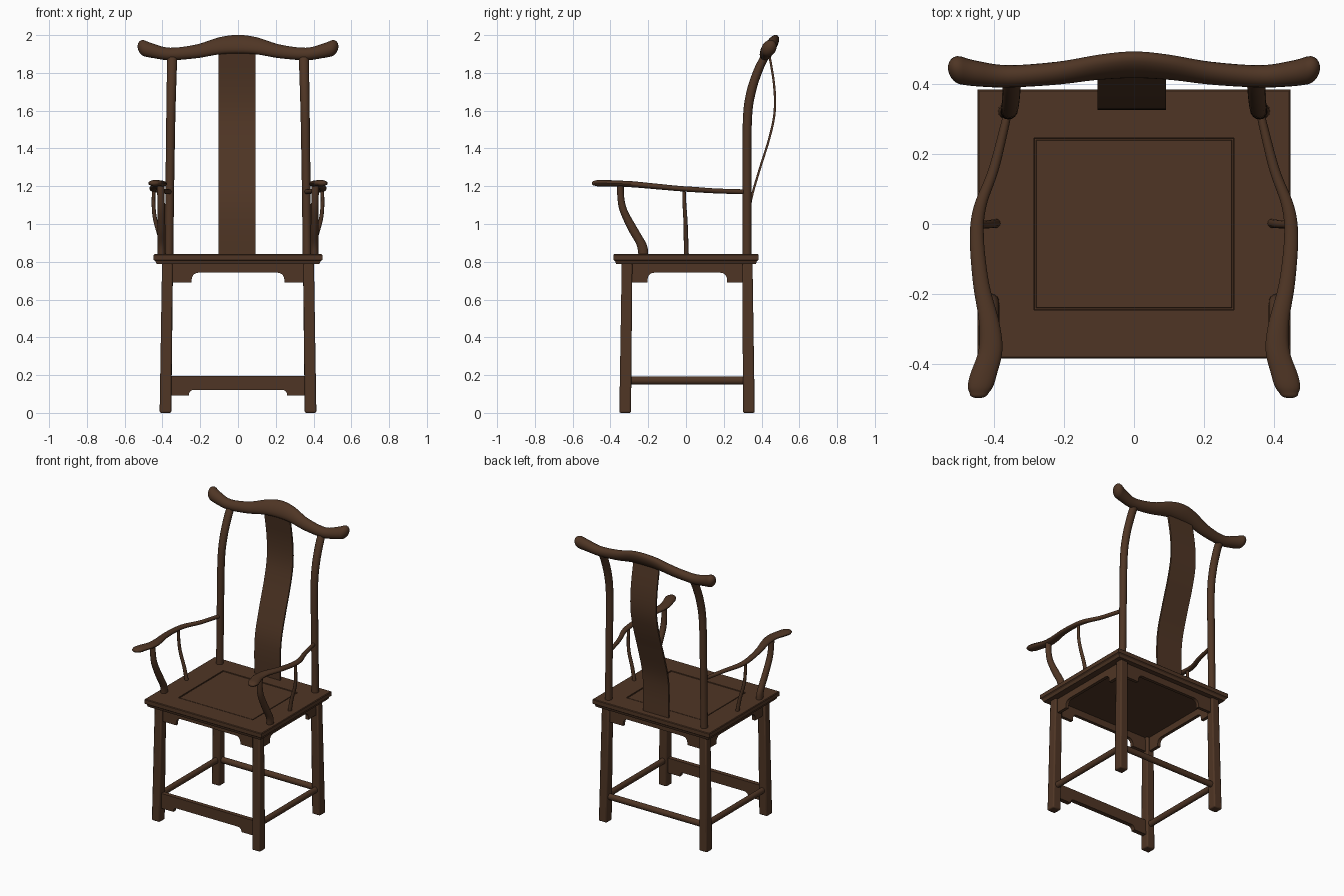
import bpy
import bmesh
import math
from mathutils import Vector

cube = bpy.data.objects.get("Cube")
if cube:
    bpy.data.objects.remove(cube, do_unlink=True)

wood = bpy.data.materials.new("dark_wood")
wood.use_nodes = True
BROWN = (0.078, 0.036, 0.018, 1)
wood.diffuse_color = BROWN
wood.node_tree.nodes["Principled BSDF"].inputs["Base Color"].default_value = BROWN

X, Y, Z = Vector((1, 0, 0)), Vector((0, 1, 0)), Vector((0, 0, 1))


def finish(name, bm, smooth=True, bevel=0):
    """Turn a bmesh into a shaded object with the wood material."""
    bmesh.ops.recalc_face_normals(bm, faces=bm.faces)
    mesh = bpy.data.meshes.new(name)
    bm.to_mesh(mesh)
    bm.free()
    mesh.materials.append(wood)
    obj = bpy.data.objects.new(name, mesh)
    bpy.context.collection.objects.link(obj)
    if smooth:
        bpy.ops.object.select_all(action="DESELECT")
        obj.select_set(True)
        bpy.context.view_layer.objects.active = obj
        bpy.ops.object.shade_smooth_by_angle(angle=math.radians(40))
    if bevel:
        mod = obj.modifiers.new("soft_edges", "BEVEL")
        mod.width, mod.segments = bevel, 2
    return obj


def spline(stations, steps):
    """Catmull-Rom interpolation of equal-length tuples."""
    pts = [Vector(s) for s in stations]
    pts = [2 * pts[0] - pts[1]] + pts + [2 * pts[-1] - pts[-2]]
    out = []
    for a, b, c, d in zip(pts, pts[1:], pts[2:], pts[3:]):
        for i in range(steps):
            t = i / steps
            out.append(b + (c - a) * (t / 2) + (2 * a - 5 * b + 4 * c - d) * (t * t / 2)
                       + (3 * b - a - 3 * c + d) * (t ** 3 / 2))
    return out + [pts[-2]]


def dome(end, before):
    """Shrinking stations that round off the end of a loft."""
    out = (Vector(end[:3]) - Vector(before[:3])).normalized()
    caps = []
    for k in range(1, 6):
        ang = k * math.pi / 11
        pos = Vector(end[:3]) + out * end[4] * math.sin(ang)
        caps.append(Vector((*pos, *(r * math.cos(ang) for r in end[3:]))))
    return caps


def loft(name, stations, u, v, sides=16, steps=6, flip=1, round_start=False,
         round_end=False, smooth=True, bevel=0):
    """Skin elliptical or square rings; a station is x, y, z, half-u, half-v."""
    path = spline(stations, steps)
    head = dome(path[0], path[1])[::-1] if round_start else []
    tail = dome(path[-1], path[-2]) if round_end else []
    square = sides == 4
    grow, turn = (math.sqrt(2), math.pi / 4) if square else (1, 0)
    bm = bmesh.new()
    rings = []
    for s in head + path + tail:
        ring = []
        for i in range(sides):
            ang = turn + math.tau * i / sides
            p = Vector(s[:3]) + grow * (u * s[3] * math.cos(ang) + v * s[4] * math.sin(ang))
            ring.append(bm.verts.new((p.x * flip, p.y, p.z)))
        rings.append(ring)
    for r, q in zip(rings, rings[1:]):
        for i in range(sides):
            j = (i + 1) % sides
            bm.faces.new((r[i], r[j], q[j], q[i]))
    bm.faces.new(rings[0])
    bm.faces.new(rings[-1])
    return finish(name, bm, smooth, bevel)


def bracket(name, half, top, mid, low, foot, rad, thick, loc, along):
    """Board whose lower edge steps up in a curve between two end feet."""
    side = [(half, top), (half, low), (half - foot, low)]
    for k in range(6):
        ang = k * math.pi / 10
        side.append((half - foot - rad * (1 - math.cos(ang)),
                     mid - rad + rad * math.sin(ang)))
    outline = side + [(-x, z) for x, z in reversed(side)]
    across = along.cross(Z)
    bm = bmesh.new()
    face = bm.faces.new([bm.verts.new(Vector(loc) + along * x + Z * z - across * thick / 2)
                         for x, z in outline])
    moved = bmesh.ops.extrude_face_region(bm, geom=[face])["geom"]
    bmesh.ops.translate(bm, vec=across * thick,
                        verts=[e for e in moved if isinstance(e, bmesh.types.BMVert)])
    return finish(name, bm)


# Seat frame with moulded edge and a grooved centre panel
seat_rings = [(.43, .37, .787), (.437, .375, .803), (.447, .384, .81), (.447, .384, .836),
              (.443, .38, .84), (.286, .246, .84), (.285, .245, .834), (.28, .24, .834),
              (.279, .239, .838)]
loft("seat", [(0, 0, z, a, b) for a, b, z in seat_rings], X, Y, sides=4, steps=1, smooth=False)

# Legs, posts and arms on both sides
for label, s in (("left", 1), ("right", -1)):
    loft(f"front_leg_{label}", [(.384, -.322, 0, .031, .031), (.374, -.312, .8, .028, .028)],
         X, Y, sides=4, steps=1, flip=s, bevel=.008)
    loft(f"back_leg_{label}", [(.384, .333, 0, .031, .031), (.372, .325, .8, .028, .027)],
         X, Y, sides=4, steps=1, flip=s, bevel=.008)
    loft(f"back_post_{label}", [(.366, .323, .8, .023, .024), (.361, .323, 1.2, .023, .024),
                                (.356, .325, 1.55, .024, .024), (.353, .345, 1.7, .025, .025),
                                (.35, .385, 1.82, .026, .025), (.348, .425, 1.9, .026, .024)],
         X, Y, flip=s)
    loft(f"arm_{label}", [(.36, .32, 1.17, .012, .013), (.4, .16, 1.175, .015, .013),
                          (.44, .05, 1.182, .018, .014), (.449, -.04, 1.188, .02, .014),
                          (.437, -.17, 1.2, .023, .015), (.414, -.28, 1.21, .029, .016),
                          (.41, -.36, 1.214, .034, .016), (.43, -.43, 1.216, .038, .017),
                          (.439, -.465, 1.216, .036, .017), (.443, -.485, 1.216, .026, .013)],
         X, Z, flip=s, round_end=True)
    loft(f"arm_post_{label}", [(.405, -.225, .83, .02, .026), (.405, -.235, .89, .02, .027),
                               (.405, -.28, .97, .02, .027), (.406, -.33, 1.07, .02, .021),
                               (.408, -.345, 1.14, .019, .018), (.41, -.347, 1.21, .02, .018)],
         X, Y, flip=s)
    loft(f"arm_spindle_{label}", [(.393, .002, .83, .013, .013), (.41, 0, .92, .012, .012),
                                  (.438, -.003, 1.02, .011, .011), (.447, -.008, 1.1, .01, .01),
                                  (.446, -.011, 1.185, .009, .009)],
         X, Y, sides=12, flip=s)
    # Side stretcher and side apron
    loft(f"side_stretcher_{label}", [(.38, -.32, .172, .018, .021), (.38, .33, .172, .018, .021)],
         X, Z, steps=1, flip=s)
    bracket(f"side_apron_{label}", .31, .79, .742, .69, .1, .034, .022, (s * .375, .007, 0), Y)

# Front and back aprons, back stretcher and front foot board
for label, y in (("front", -.314), ("back", .325)):
    bracket(f"{label}_apron", .36, .79, .742, .69, .115, .034, .022, (0, y, 0), X)
loft("back_stretcher", [(-.38, .332, .172, .018, .021), (.38, .332, .172, .018, .021)],
     Y, Z, steps=1)
bracket("front_foot_board", .37, .195, .122, .092, .11, .025, .03, (0, -.32, 0), X)

# Curved back splat
loft("back_splat", [(-.006, .335, .83, .098, .006), (-.006, .332, 1, .098, .006),
                    (-.006, .345, 1.13, .098, .006), (-.006, .39, 1.29, .098, .006),
                    (-.006, .44, 1.45, .098, .006), (-.006, .469, 1.59, .098, .006),
                    (-.006, .466, 1.74, .098, .006), (-.006, .435, 1.93, .098, .006)],
     X, Y, sides=4, steps=5)

# Crest rail with a raised centre and upturned rounded ends
half_rail = [(-.496, .439, 1.93, .045, .038), (-.45, .43, 1.917, .04, .035),
             (-.36, .422, 1.9, .034, .031), (-.22, .431, 1.914, .039, .03),
             (-.1, .448, 1.943, .05, .029)]
rail = half_rail + [(0, .455, 1.952, .055, .029)] + [(-p[0], *p[1:]) for p in reversed(half_rail)]
tilt = math.radians(58)
loft("crest_rail", rail, Y * math.cos(tilt) + Z * math.sin(tilt),
     Z * math.cos(tilt) - Y * math.sin(tilt), sides=20, round_start=True, round_end=True)
